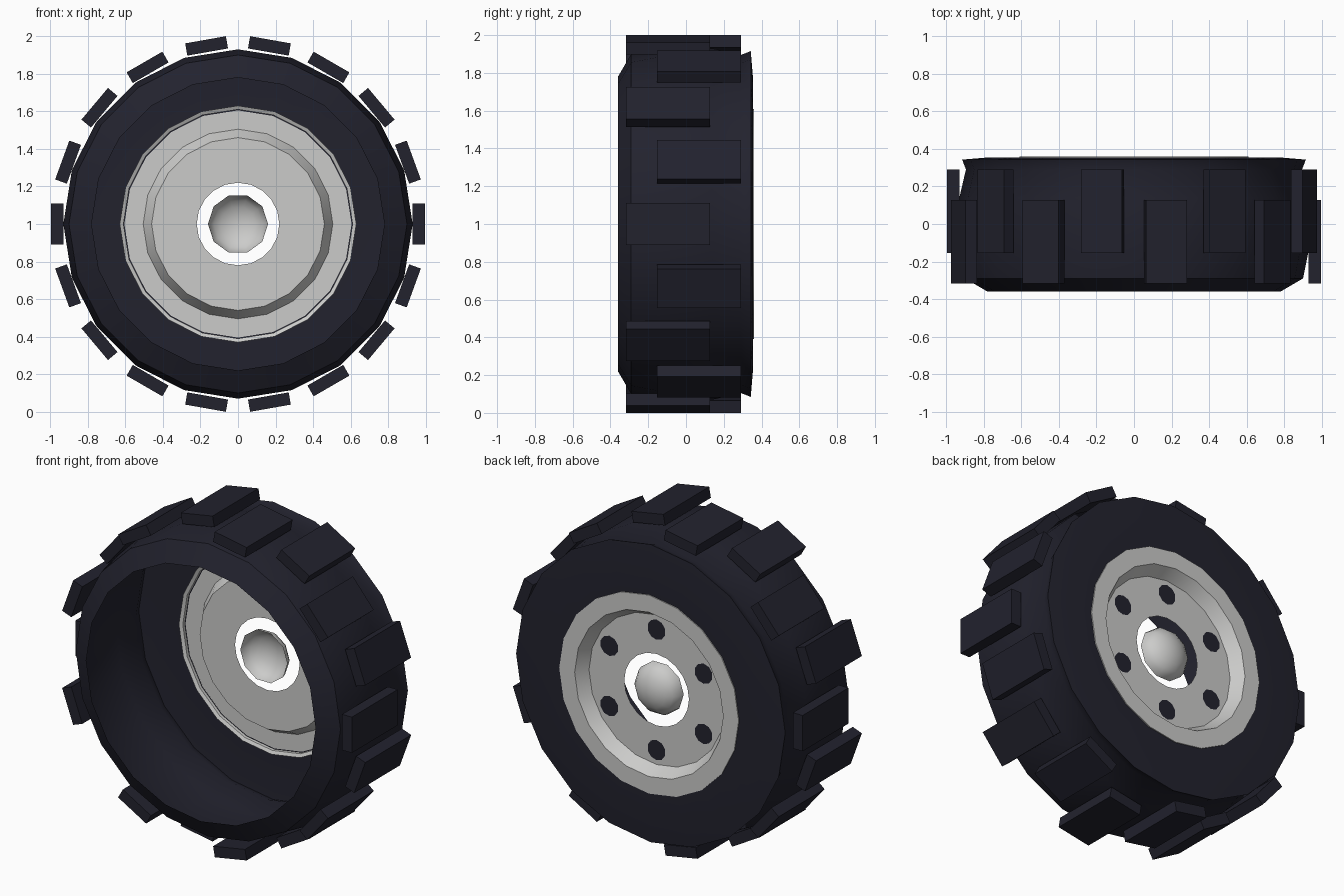
import bpy, bmesh, math
from mathutils import Matrix, Vector

if "Cube" in bpy.data.objects:
    bpy.data.objects.remove(bpy.data.objects["Cube"], do_unlink=True)


def material(name, colour):
    mat = bpy.data.materials.new(name)
    mat.use_nodes = True
    mat.diffuse_color = colour
    mat.node_tree.nodes["Principled BSDF"].inputs["Base Color"].default_value = colour
    return mat


rubber = material("dark rubber", (0.016, 0.016, 0.027, 1))
metal = material("light grey metal", (0.6, 0.6, 0.59, 1))
AXLE = Vector((0, 0, 1))


def finish(name, bm, mat, smooth_angle=None):
    mesh = bpy.data.meshes.new(name)
    bm.to_mesh(mesh)
    bm.free()
    mesh.materials.append(mat)
    obj = bpy.data.objects.new(name, mesh)
    bpy.context.collection.objects.link(obj)
    if smooth_angle:
        bpy.ops.object.select_all(action='DESELECT')
        obj.select_set(True)
        bpy.context.view_layer.objects.active = obj
        bpy.ops.object.shade_smooth_by_angle(angle=math.radians(smooth_angle))
    return obj


def lathe(name, profile, sides, mat, smooth_angle=30):
    """Spin (radius, y) points around the axle, as an open shell."""
    bm = bmesh.new()
    verts = [bm.verts.new((r, y, 0)) for r, y in profile]
    edges = [bm.edges.new(pair) for pair in zip(verts, verts[1:])]
    bmesh.ops.spin(bm, geom=verts + edges, cent=(0, 0, 0), axis=(0, 1, 0),
                   angle=math.tau, steps=sides, use_merge=True)
    bmesh.ops.remove_doubles(bm, verts=bm.verts, dist=0.0005)
    bmesh.ops.translate(bm, verts=bm.verts, vec=AXLE)
    # Point the shell from the open front rim outwards
    for face in bm.faces:
        face.normal_update()
    ref = max(bm.faces, key=lambda f: f.calc_center_median().y)
    if ref.normal.y < 0:
        bmesh.ops.reverse_faces(bm, faces=bm.faces)
    return finish(name, bm, mat, smooth_angle)


# Tyre shell, open at the front
lathe("tyre", [(0.78, -0.36), (0.90, -0.29), (0.93, -0.14), (0.93, 0.14),
               (0.895, 0.29), (0.915, 0.343), (0.78, 0.354), (0.605, 0.354)],
      20, rubber, 35)

# Rim with raised lip, recessed floor and open centre
lathe("rim", [(0.63, 0.325), (0.61, 0.335), (0.61, 0.36), (0.505, 0.36),
              (0.46, 0.285), (0.22, 0.285)], 20, metal)

# Hub cap: a hollow dome in the open centre
dome = [(0.16 * math.cos(t * math.pi / 10), 0.25 + 0.105 * math.sin(t * math.pi / 10))
        for t in range(6)]
lathe("hub_cap", dome, 10, metal, 50)

# Dark round lug recesses on the back of the rim floor
bm = bmesh.new()
for i in range(6):
    a = math.radians(30 + 60 * i)
    place = (Matrix.Translation(AXLE + Vector((0.37 * math.cos(a), 0.287, 0.37 * math.sin(a))))
             @ Matrix.Rotation(-math.pi / 2, 4, 'X'))
    bmesh.ops.create_circle(bm, cap_ends=True, segments=10, radius=0.062, matrix=place)
finish("lug_recesses", bm, rubber)

# Tread blocks, staggered front and back
for i in range(18):
    bm = bmesh.new()
    y = -0.095 if i % 2 == 0 else 0.068
    place = (Matrix.Translation(AXLE) @ Matrix.Rotation(-math.radians(20 * i), 4, 'Y')
             @ Matrix.Translation((0.963, y, 0)) @ Matrix.Diagonal((0.066, 0.445, 0.22, 1)))
    bmesh.ops.create_cube(bm, size=1, matrix=place)
    finish(f"tread_block_{i + 1}", bm, rubber)
